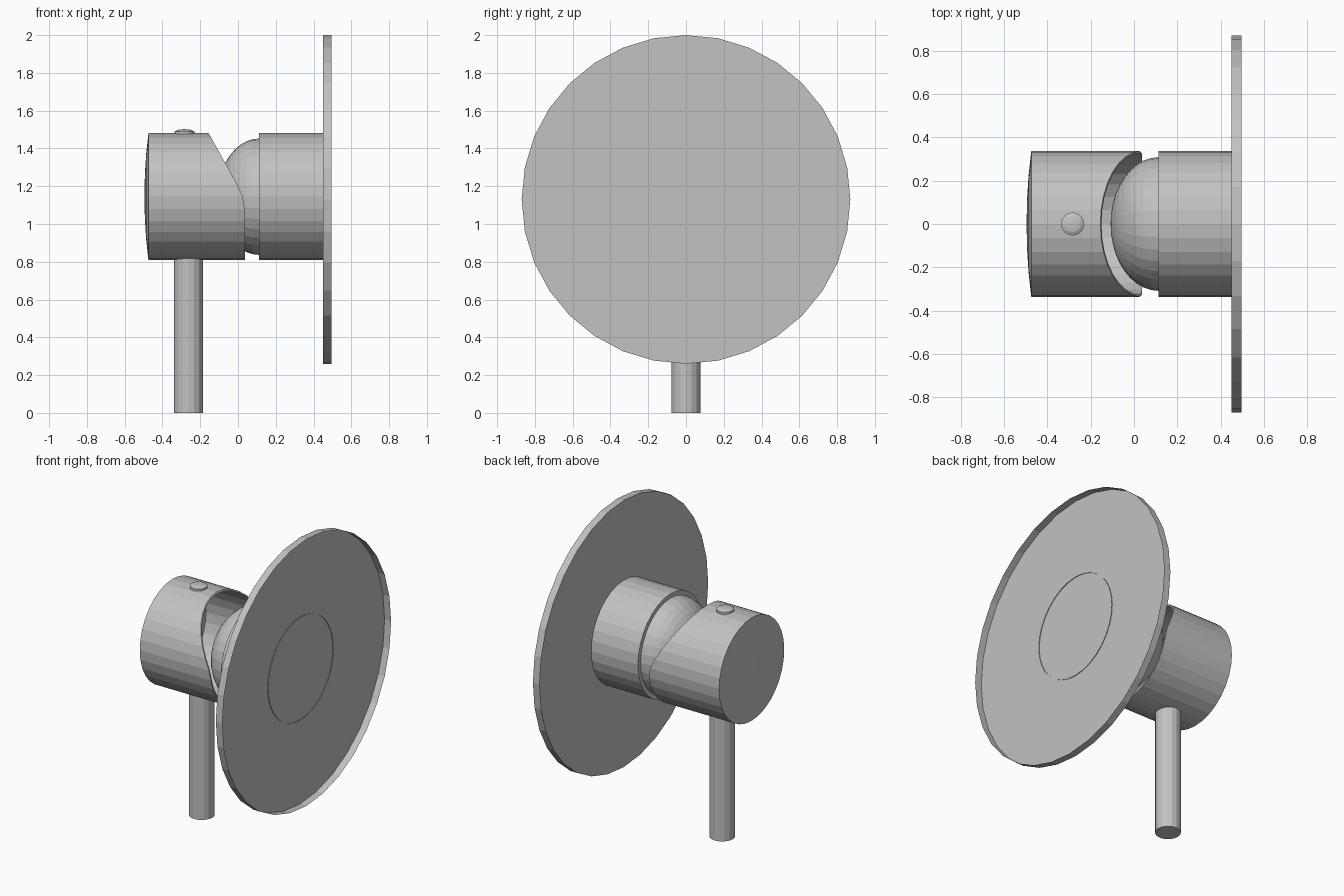
import bpy
import bmesh
from math import sin, cos, pi
from mathutils import Vector

cube = bpy.data.objects.get("Cube")
if cube:
    bpy.data.objects.remove(cube, do_unlink=True)

# Single metal finish
COLOUR = (0.54, 0.54, 0.54, 1)
metal = bpy.data.materials.new("brushed grey metal")
metal.use_nodes = True
metal.diffuse_color = COLOUR
metal.node_tree.nodes["Principled BSDF"].inputs["Base Color"].default_value = COLOUR

AXIS_Z = 1.1445  # height of the valve axis
RADIUS = 0.336   # shared by the body and the handle head


def lathe(name, profile, centre, axis="X", sides=32, open_end=False):
    """Turn (radius, position) points about an axis; a position may be a function of z."""
    bm = bmesh.new()
    cx, cy, cz = centre
    rings = []
    for r, pos in profile:
        ring = []
        for i in range(sides):
            a = 2 * pi * i / sides
            u, v = r * sin(a), r * cos(a)
            if axis == "X":
                z = cz + v
                x = pos(z) if callable(pos) else pos
                co = Vector((x, cy + u, z))
            else:
                co = Vector((cx + u, cy + v, pos))
            ring.append(bm.verts.new(co))
        rings.append(ring)
    for a, b in zip(rings, rings[1:]):
        for i in range(sides):
            j = (i + 1) % sides
            bm.faces.new((a[i], a[j], b[j], b[i]))
    # Close the flat ends
    if profile[0][0] > 0:
        bm.faces.new(rings[0])
    if profile[-1][0] > 0 and not open_end:
        bm.faces.new(rings[-1])
    bmesh.ops.remove_doubles(bm, verts=bm.verts, dist=1e-5)
    bmesh.ops.recalc_face_normals(bm, faces=bm.faces)
    mesh = bpy.data.meshes.new(name)
    bm.to_mesh(mesh)
    bm.free()
    mesh.materials.append(metal)
    obj = bpy.data.objects.new(name, mesh)
    bpy.context.collection.objects.link(obj)


def head_rim(z):
    """Rim of the handle head: upright below, sloping back above, softly blended."""
    slope = -0.155 + (1.48 - z) * 0.56
    blend = 0.008 * max(0, 1 - abs(z - 1.14) / 0.08)
    return min(0.037, slope) - blend


axis_centre = (0, 0, AXIS_Z)

# Round wall plate: a shallow dish, open towards the wall
lathe("wall_plate", [(0.87, 0.449), (0.87, 0.496)], (0, 0, 1.13), open_end=True)

# Fixed valve body, its open end just piercing the plate
lathe("valve_body", [(RADIUS, 0.112), (RADIUS, 0.453)], axis_centre, open_end=True)

# Flattened ball joint
steps = 10
ball = [(0.308 * sin(pi / 2 * i / steps), 0.112 - 0.22 * cos(pi / 2 * i / steps))
        for i in range(steps + 1)]
lathe("ball_joint", ball + [(0.308, 0.14)], axis_centre)

# Hollow handle head with a shallow domed end and a slanted opening
lathe("handle_head", [
    (0, -0.496), (0.12, -0.493), (0.23, -0.486), (RADIUS, -0.474),
    (RADIUS, head_rim), (0.327, head_rim), (0.327, -0.46), (0, -0.46),
], axis_centre)

# Lever rod below the head
lathe("lever_rod", [(0.077, 0), (0.077, 0.818)], (-0.262, 0, 0), "Z", 16)

# Small domed button on top of the head
lathe("indicator_button", [
    (0.053, 1.474), (0.053, 1.49), (0.037, 1.498), (0.018, 1.501), (0, 1.502),
], (-0.283, 0, 0), "Z", 24)
